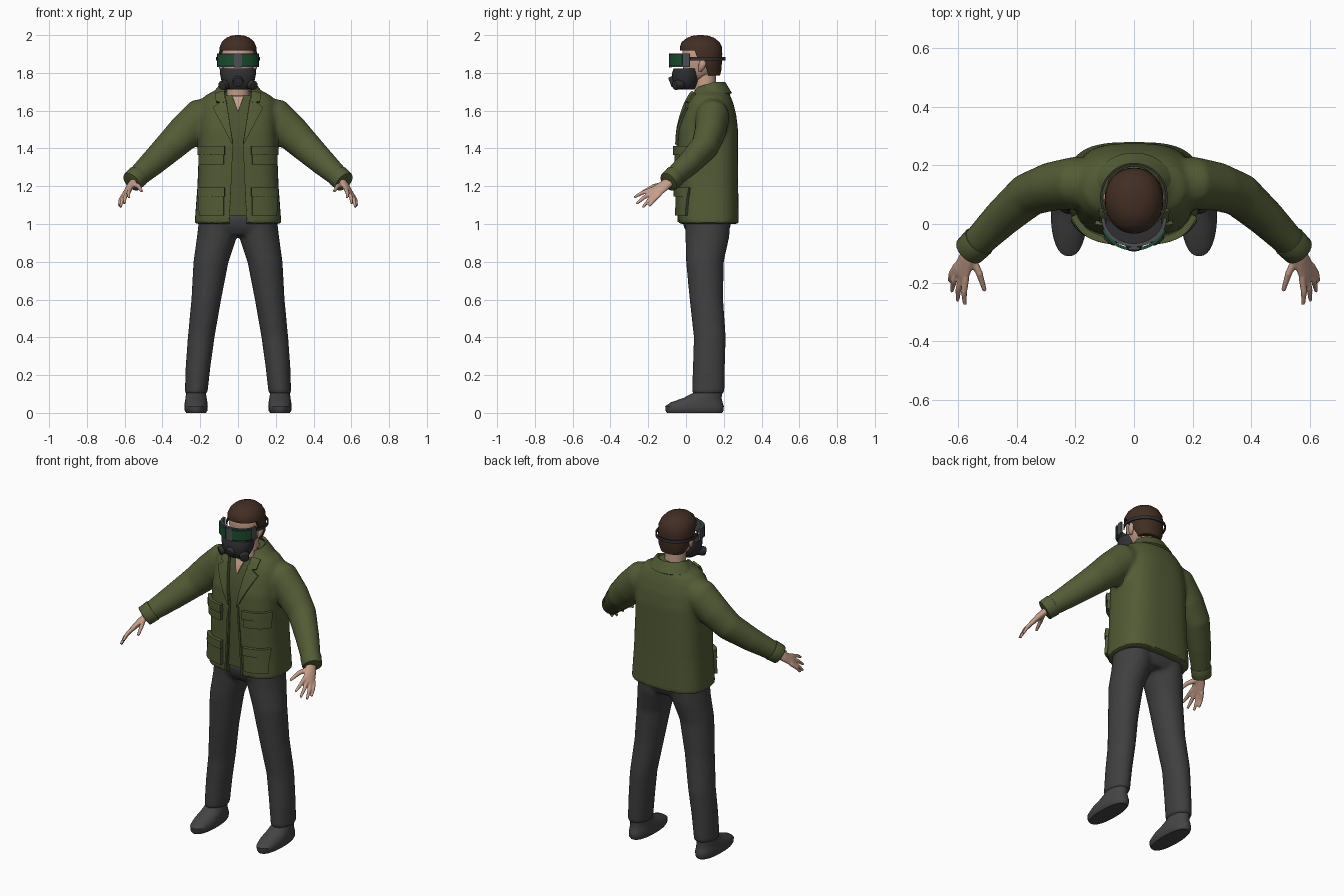
import bpy, bmesh, math
from mathutils import Vector

if "Cube" in bpy.data.objects:
    bpy.data.objects.remove(bpy.data.objects["Cube"])

def material(name, r, g, b):
    m = bpy.data.materials.new(name)
    m.diffuse_color = (r, g, b, 1)
    m.use_nodes = True
    m.node_tree.nodes["Principled BSDF"].inputs["Base Color"].default_value = m.diffuse_color
    return m

OLIVE = material("olive cloth", 0.085, 0.105, 0.036)
SHIRT = material("dark olive shirt", 0.072, 0.09, 0.032)
GREY = material("charcoal trousers", 0.05, 0.05, 0.052)
SHOE = material("shoe grey", 0.058, 0.058, 0.06)
SKIN = material("skin", 0.56, 0.34, 0.25)
HAIR = material("brown hair", 0.055, 0.027, 0.017)
GREEN = material("green lens", 0.01, 0.075, 0.028)
BLACK = material("mask black", 0.03, 0.03, 0.034)
FRAME = material("frame grey", 0.075, 0.077, 0.085)

def finish(name, bm, mat, voxel=0, solid=0, cutter=None, angle=35, bevel=0):
    bmesh.ops.recalc_face_normals(bm, faces=bm.faces)
    me = bpy.data.meshes.new(name)
    bm.to_mesh(me)
    bm.free()
    me.materials.append(mat)
    ob = bpy.data.objects.new(name, me)
    bpy.context.collection.objects.link(ob)
    if voxel:
        m = ob.modifiers.new("remesh", 'REMESH')
        m.mode, m.voxel_size = 'VOXEL', voxel
        m = ob.modifiers.new("smooth", 'SMOOTH')
        m.factor, m.iterations = 0.5, 5
    if solid:
        m = ob.modifiers.new("solid", 'SOLIDIFY')
        m.thickness, m.offset = solid, 0
    if bevel:
        m = ob.modifiers.new("bevel", 'BEVEL')
        m.width, m.segments = bevel, 2
    if cutter:
        m = ob.modifiers.new("cut", 'BOOLEAN')
        m.object, m.operation = cutter, 'DIFFERENCE'
    bpy.ops.object.select_all(action='DESELECT')
    ob.select_set(True)
    bpy.context.view_layer.objects.active = ob
    bpy.ops.object.convert(target='MESH')
    bpy.ops.object.shade_smooth_by_angle(angle=math.radians(angle))
    if cutter:
        bpy.data.objects.remove(cutter)
    return ob

def skin_rings(bm, rings):
    rows = [[bm.verts.new(p) for p in r] for r in rings]
    n = len(rows[0])
    for a, b in zip(rows, rows[1:]):
        for i in range(n):
            bm.faces.new((a[i], a[(i + 1) % n], b[(i + 1) % n], b[i]))
    bm.faces.new(rows[0])
    bm.faces.new(rows[-1])

def loft(bm, rings, n=32):
    """Stacked superellipses: (z, cx, cy, rx, ry, power)."""
    out = []
    for z, cx, cy, rx, ry, p in rings:
        row = []
        for i in range(n):
            c, s = math.cos(math.tau * i / n), math.sin(math.tau * i / n)
            row.append((cx + rx * math.copysign(abs(c) ** (2 / p), c),
                        cy + ry * math.copysign(abs(s) ** (2 / p), s), z))
        out.append(row)
    skin_rings(bm, out)

def tube(bm, pts, hint, sx=1, n=16):
    """Elliptical tube through (x, y, z, ra, rb); ra lies along the hint."""
    out = []
    for i, p in enumerate(pts):
        a, b = pts[max(i - 1, 0)], pts[min(i + 1, len(pts) - 1)]
        t = (Vector(b[:3]) - Vector(a[:3])).normalized()
        u = Vector(hint)
        u = (u - t * u.dot(t)).normalized()
        v = t.cross(u)
        ring = [Vector(p[:3]) + u * p[3] * math.cos(math.tau * k / n)
                + v * p[4] * math.sin(math.tau * k / n) for k in range(n)]
        out.append([(sx * q.x, q.y, q.z) for q in ring])
    skin_rings(bm, out)

def band(name, mat, cy, lo, hi, a0, a1, solid, drop=0, n=40):
    """Curved strip from lo=(rx, ry, z) to hi, angles in degrees; front end may drop."""
    bm = bmesh.new()
    rows = []
    for i in range(n + 1):
        a = math.radians(a0 + (a1 - a0) * i / n)
        d = drop * max(0, 0.3 - math.sin(a))
        rows.append([bm.verts.new((rx * math.cos(a), cy + ry * math.sin(a), z - d))
                     for rx, ry, z in (lo, hi)])
    for a, b in zip(rows, rows[1:]):
        bm.faces.new((a[0], b[0], b[1], a[1]))
    return finish(name, bm, mat, solid=solid)

def prism(name, pts, axis, a, b):
    """Hidden cutter: outline pushed along an axis."""
    bm = bmesh.new()
    skin_rings(bm, [[(p[0], d, p[1]) if axis == 'y' else (d, p[0], p[1]) for p in pts]
                    for d in (a, b)])
    ob = finish(name, bm, GREY)
    ob.hide_render = True
    return ob

# jacket body, sleeves and front opening
TORSO = [(1.00, 0, .12, .23, .16, 3), (1.2, 0, .118, .215, .158, 3), (1.4, 0, .115, .207, .16, 3),
         (1.5, 0, .118, .205, .157, 2.9), (1.58, 0, .123, .205, .143, 2.6),
         (1.64, 0, .125, .2, .125, 2.4), (1.68, 0, .127, .175, .108, 2.2),
         (1.705, 0, .127, .125, .095, 2), (1.73, 0, .125, .1, .08, 2)]
bm = bmesh.new()
loft(bm, TORSO, 48)
for sx in (1, -1):
    tube(bm, [(.08, .14, 1.6, .085, .08), (.2, .14, 1.565, .1, .09), (.28, .128, 1.487, .095, .083),
              (.36, .1, 1.41, .083, .075), (.45, .02, 1.325, .07, .064),
              (.56, -.09, 1.225, .052, .05)], (0.7, 0, 0.7), sx, 24)
cut = prism("opening_cutter", [(-.05, .9), (.05, .9), (.026, 1.43), (.066, 1.67), (.075, 1.85),
                               (-.075, 1.85), (-.066, 1.67), (-.026, 1.43)], 'y', -.3, .1)
finish("jacket", bm, OLIVE, voxel=.012, cutter=cut)

# shirt under the jacket
bm = bmesh.new()
loft(bm, [(max(z, 1.045), cx, cy, rx * .93, ry * .93, p) for z, cx, cy, rx, ry, p in TORSO[:7]], 48)
finish("shirt", bm, SHIRT)

def front_y(x, z):
    for a, b in zip(TORSO, TORSO[1:]):
        if z <= b[0] or b is TORSO[-1]:
            t = min(1, max(0, (z - a[0]) / (b[0] - a[0])))
            _, _, cy, rx, ry, p = [u + (v - u) * t for u, v in zip(a, b)]
            return cy - ry * (1 - min(.97, abs(x) / rx) ** p) ** (1 / p)

def patch(name, mat, quad, lift, solid, sx=1, n=8, bevel=0):
    """Four (x, z) corners laid over the jacket front."""
    bm = bmesh.new()
    q = [Vector(c) for c in quad]
    g = []
    for i in range(n + 1):
        a, b = q[0].lerp(q[3], i / n), q[1].lerp(q[2], i / n)
        pts = [a.lerp(b, j / n) for j in range(n + 1)]
        g.append([bm.verts.new((sx * p.x, front_y(p.x, p.y) - lift, p.y)) for p in pts])
    for i in range(n):
        for j in range(n):
            bm.faces.new((g[i][j], g[i][j + 1], g[i + 1][j + 1], g[i + 1][j]))
    finish(name, mat=mat, bm=bm, solid=solid, bevel=bevel)

def box_quad(x0, x1, z0, z1):
    return [(x0, z0), (x1, z0), (x1, z1), (x0, z1)]

for sx, side in ((1, "left"), (-1, "right")):
    # pockets with flaps, lapels
    for part, z0, z1 in (("chest", 1.315, 1.40), ("hip", 1.045, 1.18)):
        patch(f"{part}_pocket_{side}", OLIVE, box_quad(.075, .2, z0, z1), .008, .022, sx)
        patch(f"{part}_flap_{side}", OLIVE, box_quad(.07, .205, z1 - .035, z1 + .012), .016, .022, sx)
    patch(f"lapel_{side}", OLIVE, [(.026, 1.42), (.04, 1.44), (.132, 1.615), (.064, 1.665)], .007, .014, sx)
    patch(f"collar_tip_{side}", OLIVE, [(.066, 1.64), (.115, 1.645), (.118, 1.69), (.07, 1.70)], .006, .016, sx)
    patch(f"front_edge_{side}", OLIVE, [(.05, 1.01), (.06, 1.01), (.036, 1.42), (.026, 1.42)], .002, .008, sx)
    # cuffs
    bm = bmesh.new()
    tube(bm, [(.527, -.057, 1.256, .06, .057), (.563, -.093, 1.222, .057, .054)], (.7, 0, .7), sx, 24)
    finish(f"cuff_{side}", bm, OLIVE, bevel=.005)
    # hands
    bm = bmesh.new()
    w = (-.52, -.73, .43)
    tube(bm, [(.535, -.06, 1.245, .026, .022), (.57, -.12, 1.2, .034, .019),
              (.59, -.165, 1.168, .04, .014), (.597, -.178, 1.158, .034, .01)], w, sx)
    tips = [(.577, -.275, 1.14), (.602, -.262, 1.107), (.622, -.23, 1.088), (.629, -.195, 1.095)]
    for k, tip in enumerate(tips):
        base = Vector((.588, -.16, 1.17)) + Vector(w) * (.03 - .02 * k)
        mid = base.lerp(Vector(tip), .55) + Vector((.005, 0, .005))
        tube(bm, [(*base, .012, .012), (*mid, .011, .011), (*tip, .007, .007)], w, sx, 10)
    tube(bm, [(.555, -.11, 1.21, .017, .014), (.527, -.17, 1.2, .013, .012),
              (.509, -.228, 1.172, .008, .008)], w, sx, 10)
    finish(f"hand_{side}", bm, SKIN, voxel=.0045, angle=60)
    # shoes
    bm = bmesh.new()
    x = .222 * sx
    loft(bm, [(0, x, .045, .052, .146, 2.3), (.012, x, .045, .06, .154, 2.3), (.035, x, .045, .062, .155, 2.3),
              (.055, x, .056, .06, .138, 2.2), (.08, x, .088, .056, .1, 2), (.105, x, .115, .052, .078, 2),
              (.14, x, .118, .048, .07, 2)])
    finish(f"shoe_{side}", bm, SHOE)
    # ears
    bm = bmesh.new()
    loft(bm, [(1.808, .084 * sx, .075, .006, .008, 2), (1.825, .09 * sx, .082, .01, .016, 2),
              (1.85, .094 * sx, .088, .012, .02, 2), (1.868, .093 * sx, .088, .006, .012, 2)], 12)
    finish(f"ear_{side}", bm, SKIN, angle=60)

band("collar", OLIVE, .127, (.132, .11, 1.69), (.085, .075, 1.748), -48, 228, .014, drop=.025)
patch("neck_opening", SKIN, [(-.003, 1.6), (.003, 1.6), (.03, 1.675), (-.03, 1.675)], -.004, .008)

# trousers: hips and both legs
bm = bmesh.new()
loft(bm, [(.94, 0, .115, .15, .1, 2.4), (.98, 0, .112, .2, .122, 2.5), (1.03, 0, .11, .205, .132, 2.5),
          (1.062, 0, .11, .18, .12, 2.4)])
for sx in (1, -1):
    loft(bm, [(1.04, sx * .105, .115, .1, .122, 2), (.93, sx * .112, .113, .106, .116, 2),
              (.8, sx * .143, .1, .093, .1, 2), (.6, sx * .168, .108, .079, .089, 2),
              (.4, sx * .195, .126, .071, .085, 2), (.25, sx * .211, .121, .066, .085, 2),
              (.1, sx * .222, .118, .06, .086, 2)])
finish("trousers", bm, GREY, voxel=.012, angle=50)

# head and neck
bm = bmesh.new()
loft(bm, [(1.58, 0, .11, .07, .06, 2), (1.68, 0, .105, .06, .058, 2), (1.8, 0, .1, .056, .058, 2)], 24)
finish("neck", bm, SKIN)
bm = bmesh.new()
loft(bm, [(1.752, 0, .03, .03, .03, 2), (1.77, 0, .045, .055, .058, 2.2), (1.8, 0, .065, .073, .082, 2.2),
          (1.84, 0, .075, .084, .092, 2.2), (1.89, 0, .08, .089, .1, 2.2), (1.94, 0, .08, .086, .098, 2),
          (1.97, 0, .08, .06, .07, 2)])
finish("head", bm, SKIN, angle=60)

# hair with the face cut away
bm = bmesh.new()
loft(bm, [(1.785, 0, .125, .07, .055, 2.2), (1.82, 0, .105, .09, .083, 2.2), (1.86, 0, .09, .098, .1, 2.2),
          (1.9, 0, .082, .1, .11, 2.2), (1.935, 0, .079, .098, .112, 2.1), (1.963, 0, .077, .086, .1, 2),
          (1.985, 0, .077, .063, .073, 2), (1.996, 0, .077, .037, .044, 2), (2.0, 0, .077, .012, .014, 2)])
cut = prism("face_cutter", [(-.2, 1.7), (.12, 1.7), (.115, 1.8), (.095, 1.86), (.065, 1.87),
                            (.045, 1.918), (-.2, 1.918)], 'x', -.3, .3)
finish("hair", bm, HAIR, cutter=cut, angle=45)

# goggles and strap
band("goggle_frame", FRAME, .02, (.105, .092, 1.832), (.105, .092, 1.903), -180, 0, .012)
band("goggle_lens_left", GREEN, .02, (.112, .106, 1.838), (.112, .106, 1.898), -79, -22, .01)
band("goggle_lens_right", GREEN, .02, (.112, .106, 1.838), (.112, .106, 1.898), -158, -101, .01)
band("goggle_bridge", FRAME, .02, (.11, .104, 1.828), (.11, .104, 1.903), -100, -80, .01)
band("goggle_strap", BLACK, .09, (.112, .115, 1.866), (.112, .115, 1.884), -45, 225, .007)

# breathing mask with valve and side filters
bm = bmesh.new()
loft(bm, [(1.712, 0, -.005, .05, .045, 2.2), (1.725, 0, -.005, .07, .058, 2.3), (1.76, 0, -.002, .088, .07, 2.3),
          (1.8, 0, 0, .096, .074, 2.2), (1.822, 0, .002, .096, .068, 2.2)])
finish("mask", bm, BLACK)
bm = bmesh.new()
tube(bm, [(0, -.05, 1.762, .03, .03), (0, -.085, 1.748, .027, .027)], (1, 0, 0), 1, 20)
finish("mask_valve", bm, BLACK, bevel=.004)
for sx, side in ((1, "left"), (-1, "right")):
    bm = bmesh.new()
    tube(bm, [(.055, -.02, 1.745, .027, .027), (.085, -.06, 1.732, .025, .025)], (0, 0, 1), sx, 20)
    finish(f"mask_filter_{side}", bm, BLACK, bevel=.004)
